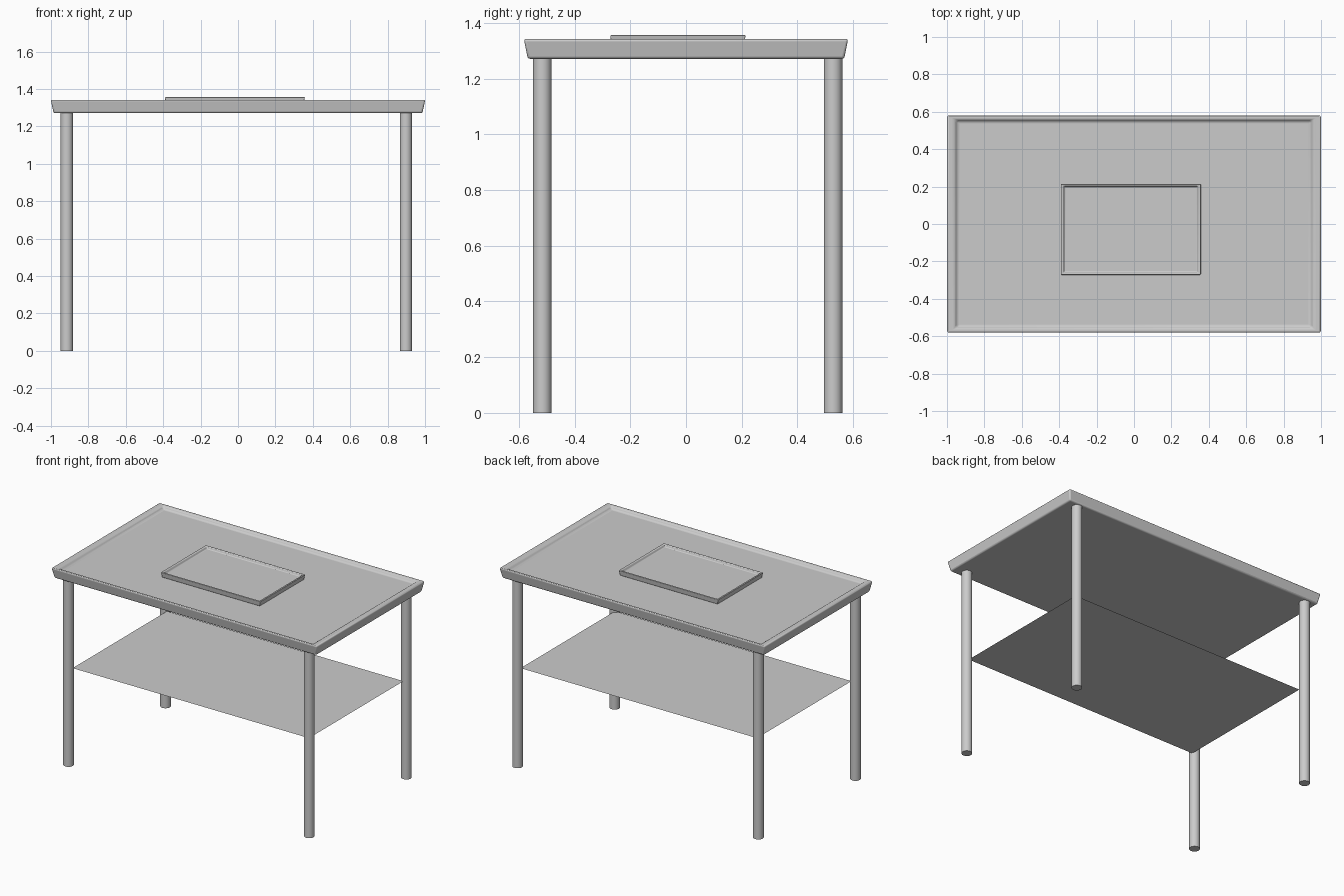
import bpy, bmesh

if "Cube" in bpy.data.objects:
    bpy.data.objects.remove(bpy.data.objects["Cube"])


def finish(obj):
    bpy.ops.object.select_all(action='DESELECT')
    obj.select_set(True)
    bpy.context.view_layer.objects.active = obj
    bpy.ops.object.shade_smooth_by_angle()


def tray(name, centre, rings, bevel):
    """Stack of rectangles (half_x, half_y, z) skinned into a rimmed tray."""
    bm = bmesh.new()
    loops = []
    for hx, hy, z in rings:
        loops.append([bm.verts.new((sx * hx, sy * hy, z))
                      for sx, sy in ((-1, -1), (1, -1), (1, 1), (-1, 1))])
    for a, b in zip(loops, loops[1:]):
        for i in range(4):
            j = (i + 1) % 4
            bm.faces.new((a[i], a[j], b[j], b[i]))
    bm.faces.new(loops[0][::-1])
    bm.faces.new(loops[-1])
    bmesh.ops.recalc_face_normals(bm, faces=bm.faces)
    mesh = bpy.data.meshes.new(name)
    bm.to_mesh(mesh)
    bm.free()
    obj = bpy.data.objects.new(name, mesh)
    obj.location = (centre[0], centre[1], 0)
    bpy.context.collection.objects.link(obj)
    mod = obj.modifiers.new("soft_edges", 'BEVEL')
    mod.width = bevel
    mod.segments = 3
    mod.limit_method = 'ANGLE'
    finish(obj)
    return obj


# Table top: flared slab with a raised rim and sunken floor
tray("table_top", (0, 0), [
    (0.986, 0.568, 1.271),
    (1.001, 0.582, 1.342),
    (0.960, 0.561, 1.342),
    (0.942, 0.547, 1.322),
], 0.009)

# Small serving tray lying slightly off centre on the table
tray("small_tray", (-0.017, -0.029), [
    (0.368, 0.238, 1.321),
    (0.375, 0.243, 1.356),
    (0.362, 0.233, 1.356),
    (0.354, 0.226, 1.340),
], 0.004)

# Round legs
for side, x in (("left", -0.915), ("right", 0.898)):
    for end, y in (("front", -0.516), ("back", 0.528)):
        bpy.ops.mesh.primitive_cylinder_add(
            vertices=32, radius=0.033, depth=1.272, location=(x, y, 0.636))
        leg = bpy.context.object
        leg.name = f"{end}_{side}_leg"
        finish(leg)

# Thin lower shelf between the legs
bpy.ops.mesh.primitive_plane_add(size=1, location=(0, 0, 0.66))
shelf = bpy.context.object
shelf.name = "lower_shelf"
shelf.scale = (1.78, 1.015, 1)
